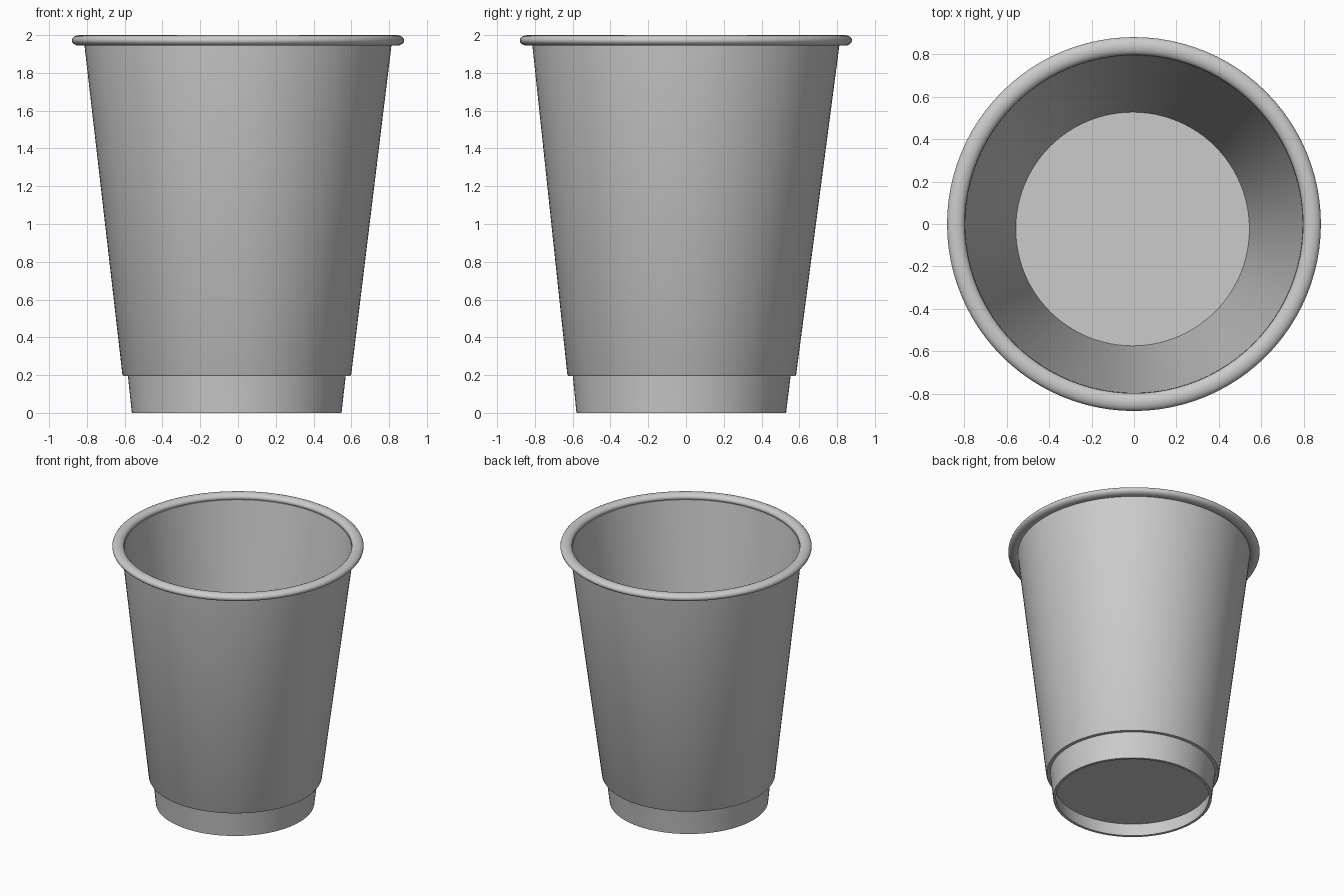
import bpy, bmesh, math

if "Cube" in bpy.data.objects:
    bpy.data.objects.remove(bpy.data.objects["Cube"], do_unlink=True)

SEGMENTS = 96

# Single paper colour
paper = bpy.data.materials.new("grey_paper")
paper.use_nodes = True
colour = (0.6, 0.6, 0.6, 1)
paper.diffuse_color = colour
bsdf = paper.node_tree.nodes["Principled BSDF"]
bsdf.inputs["Base Color"].default_value = colour
bsdf.inputs["Roughness"].default_value = 0.8


def lathe(name, profile, closed=True):
    """Revolve (radius, z) points around z; the cup leans very slightly."""
    bm = bmesh.new()
    rings = []
    for r, z in profile:
        lean = 1 - z / 2
        cx, cy = -0.007 * lean, -0.025 * lean
        if r == 0:
            rings.append([bm.verts.new((cx, cy, z))] * SEGMENTS)
            continue
        angles = [2 * math.pi * i / SEGMENTS for i in range(SEGMENTS)]
        rings.append([bm.verts.new((cx + r * math.cos(a), cy + r * math.sin(a), z))
                      for a in angles])
    pairs = list(zip(rings, rings[1:]))
    if closed:
        pairs.append((rings[-1], rings[0]))
    for low, high in pairs:
        for i in range(SEGMENTS):
            j = (i + 1) % SEGMENTS
            corners = dict.fromkeys((low[i], low[j], high[j], high[i]))
            bm.faces.new(list(corners))
    bmesh.ops.recalc_face_normals(bm, faces=bm.faces)
    mesh = bpy.data.meshes.new(name)
    bm.to_mesh(mesh)
    bm.free()
    mesh.materials.append(paper)
    obj = bpy.data.objects.new(name, mesh)
    bpy.context.collection.objects.link(obj)
    bpy.ops.object.select_all(action='DESELECT')
    obj.select_set(True)
    bpy.context.view_layer.objects.active = obj
    bpy.ops.object.shade_smooth_by_angle(angle=math.radians(35))
    return obj


# Inner cup: narrow foot below, tapered drinking wall above
lathe("inner_cup", [(0.555, 0.0), (0.577, 0.2), (0.807, 1.96),
                    (0.795, 1.96), (0.55, 0.12), (0.535, 0.0)])

# Outer sleeve stepping out over the foot
lathe("outer_sleeve", [(0.572, 0.195), (0.600, 0.195), (0.606, 0.205),
                       (0.815, 1.965), (0.803, 1.965), (0.578, 0.21)])

# Recessed floor
lathe("cup_floor", [(0, 0.12), (0.552, 0.12), (0.552, 0.10), (0, 0.10)], closed=False)

# Rolled lip with a flattened oval section
lathe("rolled_rim", [(0.838 + 0.042 * math.cos(t), 1.972 + 0.028 * math.sin(t))
                     for t in (2 * math.pi * i / 16 for i in range(16))])
